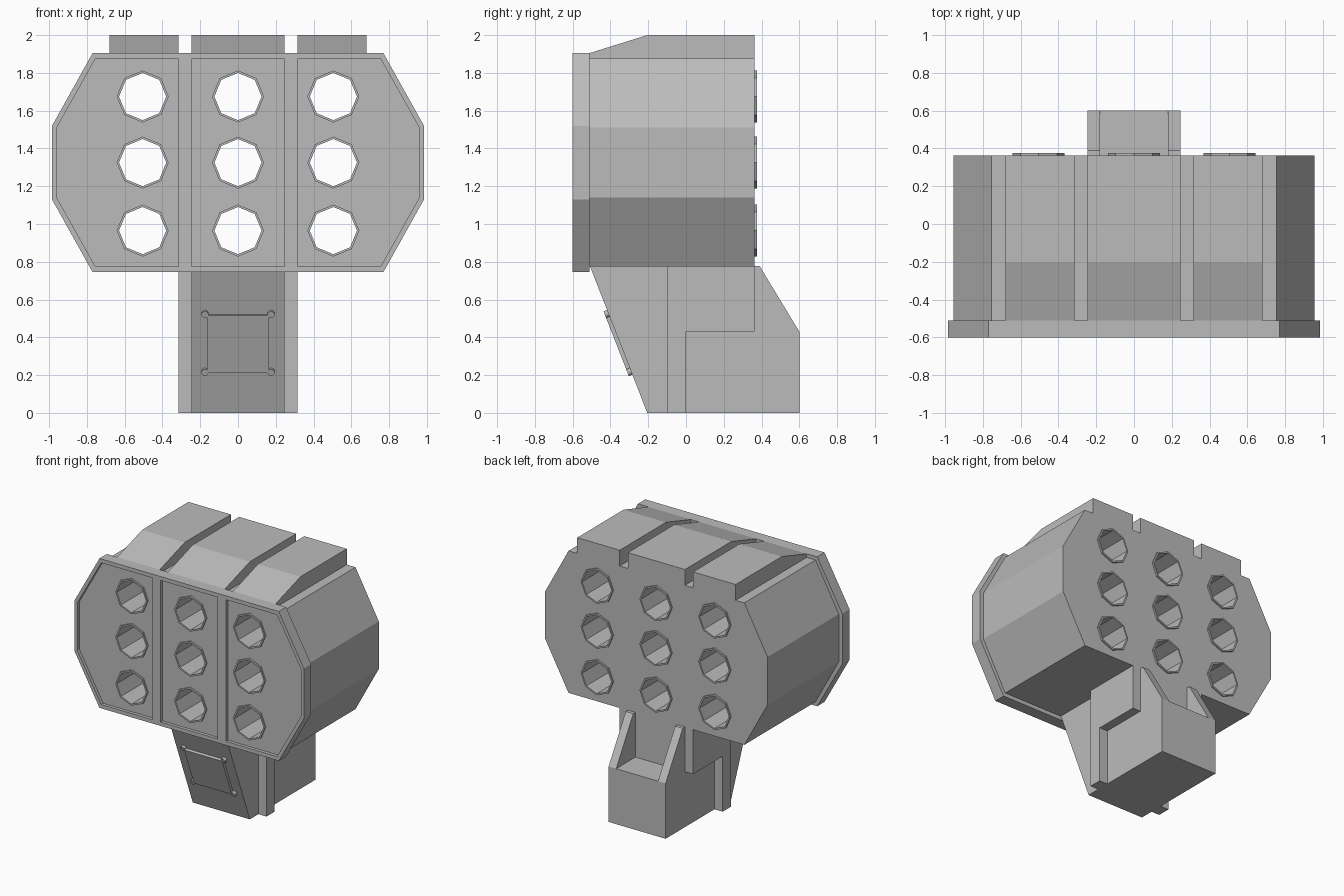
import bpy, bmesh, math
from mathutils import Vector

cube = bpy.data.objects.get("Cube")
if cube:
    bpy.data.objects.remove(cube, do_unlink=True)

grey = bpy.data.materials.new("plain grey")
grey.use_nodes = True
COLOUR = (0.5, 0.5, 0.5, 1)
grey.diffuse_color = COLOUR
grey.node_tree.nodes["Principled BSDF"].inputs["Base Color"].default_value = COLOUR


def place(axis, t, u, v):
    return (t, u, v) if axis == "x" else (u, t, v)


def loft(name, axis, rings, closed=False):
    """Skin matching outlines given as (position, points); cap or join the ends."""
    bm = bmesh.new()
    loops = [[bm.verts.new(place(axis, t, u, v)) for u, v in pts] for t, pts in rings]
    n = len(loops[0])
    pairs = list(zip(loops, loops[1:]))
    if closed:
        pairs.append((loops[-1], loops[0]))
    else:
        bm.faces.new(loops[0])
        bm.faces.new(loops[-1])
    for a, b in pairs:
        for i in range(n):
            j = (i + 1) % n
            bm.faces.new((a[i], a[j], b[j], b[i]))
    bmesh.ops.recalc_face_normals(bm, faces=bm.faces)
    mesh = bpy.data.meshes.new(name)
    bm.to_mesh(mesh)
    bm.free()
    mesh.materials.append(grey)
    ob = bpy.data.objects.new(name, mesh)
    bpy.context.collection.objects.link(ob)
    return ob


def prism(name, axis, a, b, pts):
    return loft(name, axis, [(a, pts), (b, pts)])


def rect(u0, u1, v0, v1):
    return [(u0, v0), (u1, v0), (u1, v1), (u0, v1)]


def cut(ob, cutter):
    mod = ob.modifiers.new("cut", "BOOLEAN")
    mod.operation = "DIFFERENCE"
    mod.solver = "EXACT"
    mod.object = cutter
    bpy.context.view_layer.objects.active = ob
    bpy.ops.object.modifier_apply(modifier=mod.name)
    bpy.data.objects.remove(cutter, do_unlink=True)


def octagon(x, z, r):
    return [(x + r * math.sin(i * math.pi / 4), z + r * math.cos(i * math.pi / 4))
            for i in range(8)]


def outline(wide, flat, low, side_low, side_high, high):
    half = [(flat, low), (wide, side_low), (wide, side_high), (flat, high)]
    return half + [(-x, z) for x, z in reversed(half)]


FRONT, LIP, BACK, PANEL = -0.6, -0.51, 0.363, -0.575

# Housing with a wider front flange
flange = outline(0.985, 0.77, 0.745, 1.13, 1.52, 1.905)
body = outline(0.955, 0.755, 0.775, 1.14, 1.51, 1.877)
housing = loft("housing", "y", [(FRONT, flange), (LIP, flange), (LIP, body), (BACK, body)])

# Three recessed front panels
cut(housing, prism("panel_cutter", "y", FRONT - 0.1, PANEL, rect(-0.245, 0.245, 0.775, 1.875)))
for s in (-1, 1):
    pts = [(0.315, 0.775), (0.755, 0.775), (0.96, 1.14), (0.96, 1.51), (0.755, 1.875), (0.315, 1.875)]
    cut(housing, prism("panel_cutter", "y", FRONT - 0.1, PANEL, [(s * x, z) for x, z in pts]))

# Nine open tubes running through the housing
for col, x in enumerate((-0.505, 0, 0.505)):
    for row, z in enumerate((0.965, 1.325, 1.675)):
        cut(housing, prism("bore_cutter", "y", -1, 1, octagon(x, z, 0.131)))
        outer, inner = octagon(x, z, 0.1375), octagon(x, z, 0.125)
        a, b = PANEL - 0.012, BACK + 0.012
        loft(f"tube_{col}_{row}", "y", [(a, outer), (b, outer), (b, inner), (a, inner)], closed=True)

# Three raised blocks on the roof, sloped at the front
roof = [(LIP, 1.86), (LIP, 1.905), (-0.205, 2.0), (BACK, 2.0), (BACK, 1.86)]
for name, a, b in (("right", -0.68, -0.315), ("middle", -0.245, 0.245), ("left", 0.315, 0.68)):
    prism("roof_block_" + name, "x", a, b, roof)

# Neck core, then the rear cheeks standing on its shelf
FOOT, TOP = Vector((-0.205, 0)), Vector((-0.51, 0.78))
prism("neck", "x", -0.245, 0.245,
      [FOOT, (0.6, 0), (0.6, 0.43), (BACK, 0.43), (BACK, 0.78), TOP])
for side, s in (("right", -1), ("left", 1)):
    prism("rear_cheek_" + side, "x", s * 0.18, s * 0.245,
          [(BACK, 0.43), (0.6, 0.43), (0.39, 0.777), (BACK, 0.777)])
    # L-shaped side bracket
    prism("side_bracket_" + side, "x", s * 0.24, s * 0.315,
          [(-0.1, 0), (0, 0), (0, 0.43), (BACK, 0.43), (BACK, 0.78), (-0.1, 0.78)])

# Cover plate and corner bolts on the sloped neck front
slope = (TOP - FOOT).normalized()
out = Vector((-slope.y, slope.x))


def on_slope(z, height):
    return FOOT + slope * (z / slope.y) + out * height


prism("cover_plate", "x", -0.163, 0.163,
      [on_slope(0.218, -0.01), on_slope(0.218, 0.02), on_slope(0.522, 0.02), on_slope(0.522, -0.01)])
for i, x in enumerate((-0.175, 0.175)):
    for j, z in enumerate((0.22, 0.527)):
        c = on_slope(z, 0.005)
        direction = Vector((0, out.x, out.y))
        bpy.ops.mesh.primitive_cylinder_add(vertices=12, radius=0.019, depth=0.03, location=(x, c.x, c.y),
                                            rotation=direction.to_track_quat("Z", "Y").to_euler())
        bolt = bpy.context.object
        bolt.name = f"bolt_{i}_{j}"
        bolt.data.materials.append(grey)
